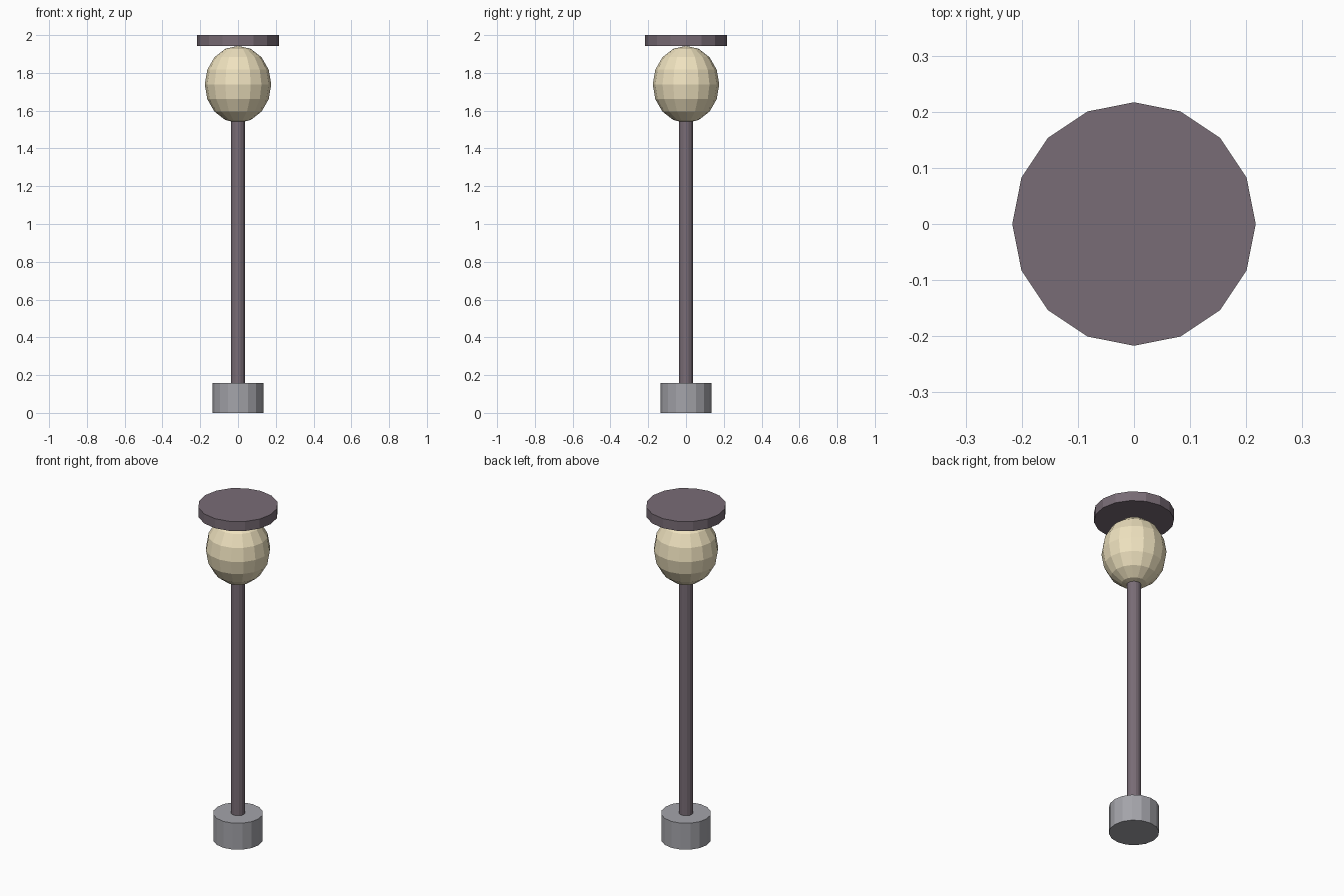
import bpy

if "Cube" in bpy.data.objects:
    bpy.data.objects.remove(bpy.data.objects["Cube"])


def material(name, rgb):
    mat = bpy.data.materials.new(name)
    mat.diffuse_color = (*rgb, 1)
    mat.use_nodes = True
    mat.node_tree.nodes["Principled BSDF"].inputs["Base Color"].default_value = mat.diffuse_color
    return mat


def cylinder(name, radius, z0, z1, mat):
    bpy.ops.mesh.primitive_cylinder_add(
        vertices=16, radius=radius, depth=z1 - z0, location=(0, 0, (z0 + z1) / 2))
    obj = bpy.context.object
    obj.name = name
    obj.data.materials.append(mat)
    return obj


metal = material("dark_metal", (0.19, 0.15, 0.18))
stone = material("base_grey", (0.37, 0.37, 0.40))
glow = material("warm_glass", (0.86, 0.76, 0.52))

# Foot, post and top cap
cylinder("lamp_base", 0.136, 0.0, 0.158, stone)
cylinder("lamp_post", 0.038, 0.158, 1.545, metal)
cylinder("lamp_cap", 0.217, 1.943, 2.0, metal)

# Faceted globe, slightly taller than wide
bpy.ops.mesh.primitive_uv_sphere_add(segments=16, ring_count=8, radius=1, location=(0, 0, 1.739))
globe = bpy.context.object
globe.name = "lamp_globe"
globe.scale = (0.176, 0.176, 0.204)
bpy.ops.object.transform_apply(location=False, rotation=False, scale=True)
globe.data.materials.append(glow)
